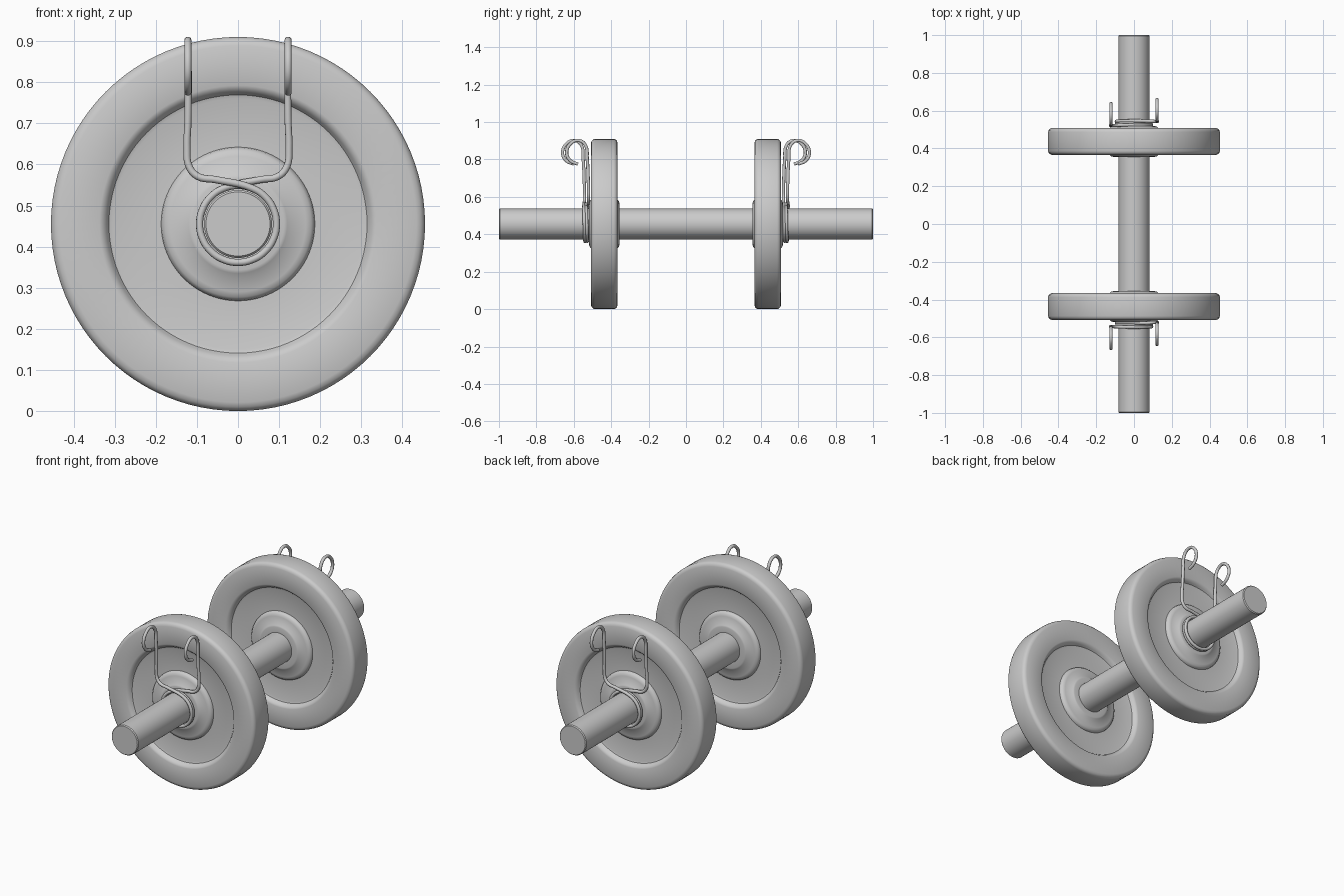
import bpy, bmesh
from math import sin, cos, pi, radians
from mathutils import Matrix

if "Cube" in bpy.data.objects:
    bpy.data.objects.remove(bpy.data.objects["Cube"])

CZ = 0.455          # height of the bar axis
MID = -0.437        # middle of the front plate


def lathe(name, profile, segments, closed=False):
    """Spin (radius, y) points around the bar axis."""
    bm = bmesh.new()
    rings = []
    for r, y in profile:
        if r == 0:
            rings.append([bm.verts.new((0, y, CZ))] * segments)
        else:
            rings.append([bm.verts.new((r * cos(2 * pi * i / segments), y,
                                        CZ + r * sin(2 * pi * i / segments)))
                          for i in range(segments)])
    pairs = list(zip(rings, rings[1:]))
    if closed:
        pairs.append((rings[-1], rings[0]))
    for a, b in pairs:
        for i in range(segments):
            j = (i + 1) % segments
            bm.faces.new(list(dict.fromkeys((a[i], a[j], b[j], b[i]))))
    bmesh.ops.recalc_face_normals(bm, faces=bm.faces)
    me = bpy.data.meshes.new(name)
    bm.to_mesh(me)
    bm.free()
    ob = bpy.data.objects.new(name, me)
    bpy.context.collection.objects.link(ob)
    return ob


def smooth(ob, angle=35):
    bpy.ops.object.select_all(action='DESELECT')
    bpy.context.view_layer.objects.active = ob
    ob.select_set(True)
    bpy.ops.object.shade_smooth_by_angle(angle=radians(angle))


def turned_copy(ob, name):
    """Same part at the other end of the bar."""
    other = bpy.data.objects.new(name, ob.data)
    other.rotation_euler.z = pi
    bpy.context.collection.objects.link(other)


# bar
half = [(0, 1.0), (0.078, 1.0), (0.0825, 0.995)]
bar = lathe("bar", half + [(r, -y) for r, y in reversed(half)], 64)
smooth(bar)

# weight plate: half section (radius, distance from mid plane), mirrored
half = [(0.0825, 0.081), (0.112, 0.081), (0.120, 0.079), (0.130, 0.070),
        (0.165, 0.066), (0.178, 0.062), (0.185, 0.054), (0.187, 0.045),
        (0.305, 0.045), (0.314, 0.048), (0.320, 0.058), (0.327, 0.067),
        (0.337, 0.071), (0.434, 0.071), (0.445, 0.067), (0.452, 0.060),
        (0.455, 0.050)]
section = [(r, MID - d) for r, d in half] + [(r, MID + d) for r, d in reversed(half)]
plate = lathe("front_weight_plate", section, 96, closed=True)
smooth(plate, 40)
turned_copy(plate, "back_weight_plate")

# spring clip: hooked leg, two coils, hooked leg
hook = [(0.122, -0.600, 0.775), (0.122, -0.642, 0.795), (0.122, -0.660, 0.838),
        (0.122, -0.638, 0.885), (0.122, -0.600, 0.902), (0.122, -0.562, 0.880),
        (0.121, -0.550, 0.800), (0.122, -0.545, 0.700), (0.124, -0.543, 0.640),
        (0.119, -0.543, 0.595), (0.098, -0.544, 0.571), (0.055, -0.546, 0.563)]
path = [(-x, y, z) for x, y, z in hook]
turns, steps, R = 2, 16, 0.0935
for i in range(1, turns * steps):
    t = i / steps
    a = pi / 2 - 2 * pi * t
    path.append((R * cos(a), -0.547 + 0.026 * t / turns, CZ + R * sin(a)))
path += [(x, y + 0.022, z) for x, y, z in reversed(hook)]

cu = bpy.data.curves.new("clip_path", 'CURVE')
cu.dimensions = '3D'
cu.bevel_depth = 0.0087
cu.bevel_resolution = 3
cu.resolution_u = 5
cu.use_fill_caps = True
sp = cu.splines.new('BEZIER')
sp.bezier_points.add(len(path) - 1)
for p, co in zip(sp.bezier_points, path):
    p.co = co
    p.handle_left_type = p.handle_right_type = 'AUTO'
clip = bpy.data.objects.new("front_spring_clip", cu)
bpy.context.collection.objects.link(clip)
bpy.ops.object.select_all(action='DESELECT')
bpy.context.view_layer.objects.active = clip
clip.select_set(True)
bpy.ops.object.convert(target='MESH')
clip = bpy.context.view_layer.objects.active
smooth(clip, 60)
turned_copy(clip, "back_spring_clip")
